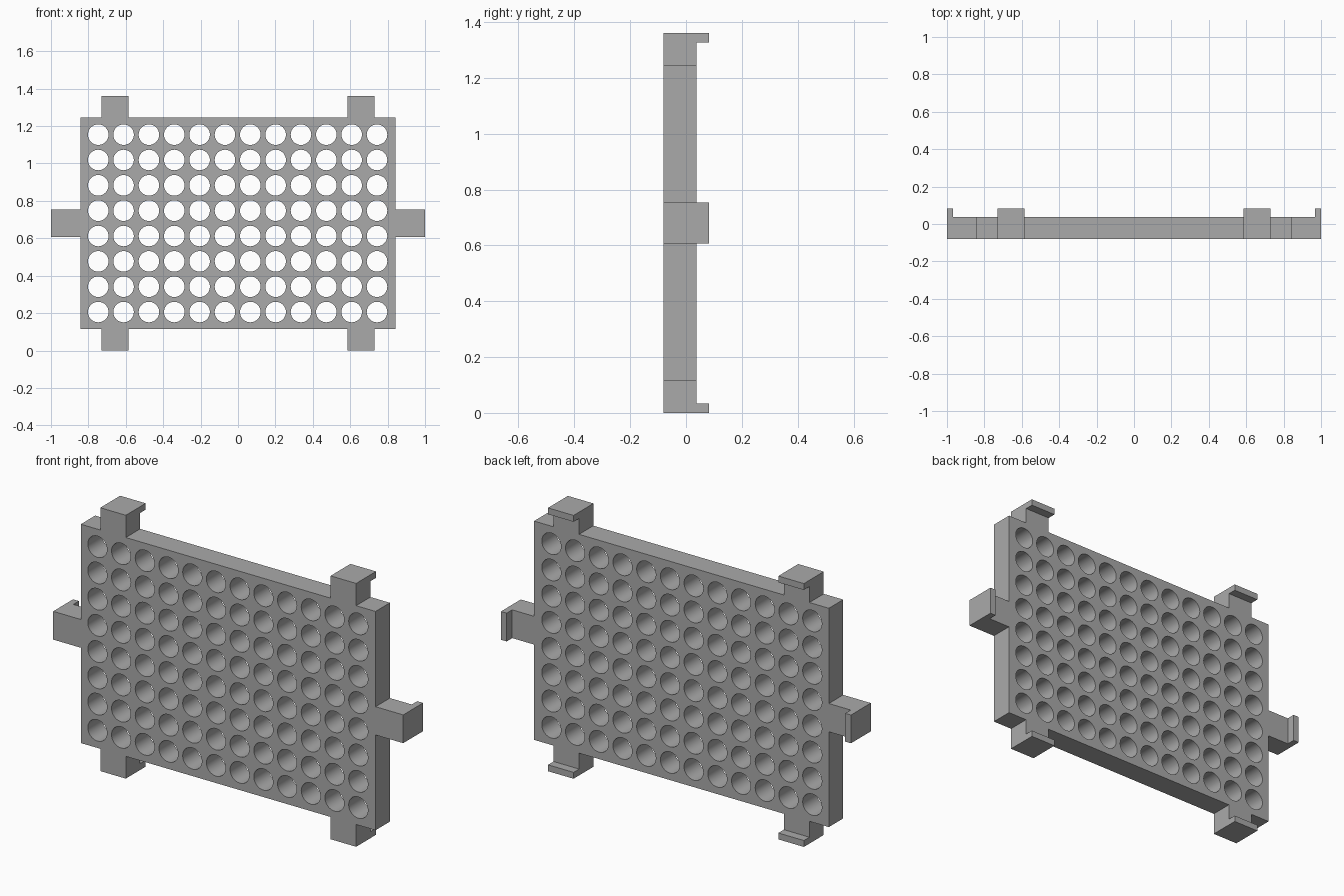
import bpy
import bmesh
from math import pi
from mathutils import Matrix, Vector

if "Cube" in bpy.data.objects:
    bpy.data.objects.remove(bpy.data.objects["Cube"], do_unlink=True)

HALF_W, HALF_H, MID_Z = 0.842, 0.565, 0.68
FRONT, BACK, LIP_BACK = -0.08, 0.037, 0.082
COLS, ROWS, PITCH, HOLE_R = 12, 8, 0.1355, 0.055
TAB_HALF, LIP = 0.073, 0.033

grey = bpy.data.materials.new("plain grey")
grey.use_nodes = True
colour = (0.4, 0.4, 0.4, 1)
grey.diffuse_color = colour
grey.node_tree.nodes["Principled BSDF"].inputs["Base Color"].default_value = colour


def finish(bm, name):
    bmesh.ops.recalc_face_normals(bm, faces=bm.faces)
    mesh = bpy.data.meshes.new(name)
    bm.to_mesh(mesh)
    bm.free()
    mesh.materials.append(grey)
    obj = bpy.data.objects.new(name, mesh)
    bpy.context.collection.objects.link(obj)
    return obj


# Flat panel
bm = bmesh.new()
size = Matrix.Diagonal((2 * HALF_W, BACK - FRONT, 2 * HALF_H, 1))
centre = Matrix.Translation((0, (FRONT + BACK) / 2, MID_Z))
bmesh.ops.create_cube(bm, size=1, matrix=centre @ size)
panel = finish(bm, "perforated_panel")

# Grid of round holes cut through the panel
bm = bmesh.new()
for col in range(COLS):
    for row in range(ROWS):
        x = (col - (COLS - 1) / 2) * PITCH - 0.002
        z = MID_Z + (row - (ROWS - 1) / 2) * PITCH
        bmesh.ops.create_cone(
            bm, cap_ends=True, segments=32, radius1=HOLE_R, radius2=HOLE_R, depth=0.4,
            matrix=Matrix.Translation((x, 0, z)) @ Matrix.Rotation(pi / 2, 4, "X"))
cutter = finish(bm, "hole_cutter")
cut = panel.modifiers.new("holes", "BOOLEAN")
cut.operation, cut.solver, cut.object = "DIFFERENCE", "EXACT", cutter
bpy.context.view_layer.objects.active = panel
panel.select_set(True)
bpy.ops.object.modifier_apply(modifier=cut.name)
bpy.data.objects.remove(cutter, do_unlink=True)
bpy.ops.object.shade_smooth_by_angle(angle=pi / 6)


# Hooked tab: an L profile (outward, depth) extruded across its width
def tab(name, origin, outward, length):
    outward, depth = Vector(outward), Vector((0, 1, 0))
    across = outward.cross(depth)
    profile = [(0, FRONT), (length, FRONT), (length, LIP_BACK),
               (length - LIP, LIP_BACK), (length - LIP, BACK), (0, BACK)]
    bm = bmesh.new()
    start = Vector(origin) - across * TAB_HALF
    face = bm.faces.new([bm.verts.new(start + outward * u + depth * y) for u, y in profile])
    ext = bmesh.ops.extrude_face_region(bm, geom=[face], use_keep_orig=True)
    moved = [v for v in ext["geom"] if isinstance(v, bmesh.types.BMVert)]
    bmesh.ops.translate(bm, verts=moved, vec=across * TAB_HALF * 2)
    finish(bm, name)


for side, s in (("left", 1), ("right", -1)):
    tab(side + "_side_tab", (s * HALF_W, 0, MID_Z), (s, 0, 0), 1 - HALF_W)
    for end, e in (("top", 1), ("bottom", -1)):
        tab(f"{end}_{side}_tab", (s * 0.658, 0, MID_Z + e * HALF_H), (0, 0, e), MID_Z - HALF_H)
